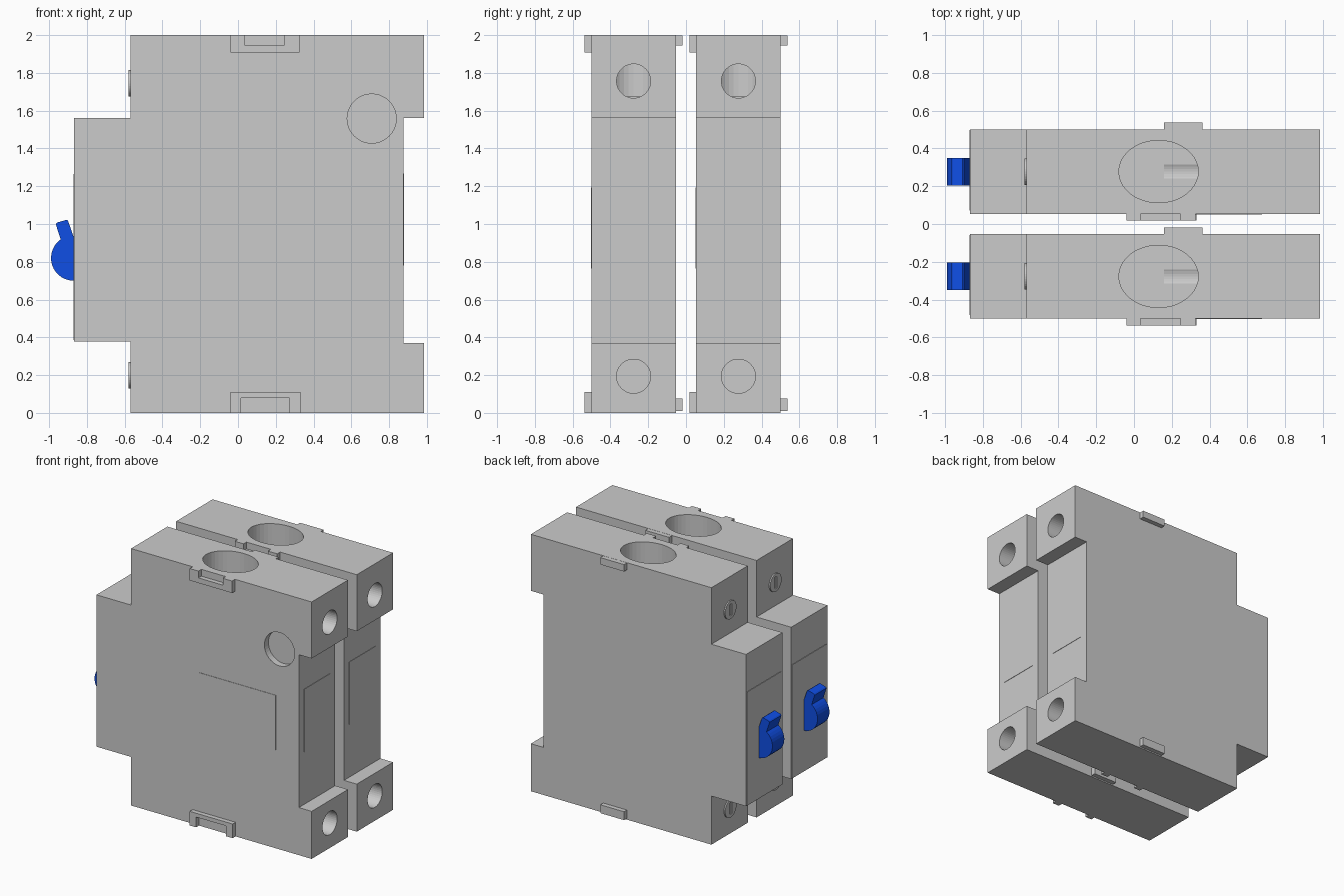
import bpy, bmesh, math
from mathutils import Matrix, Vector

if "Cube" in bpy.data.objects:
    bpy.data.objects.remove(bpy.data.objects["Cube"])

HALF = 0.2235          # half width of one module
CENTRES = (-0.2775, 0.2775)


def material(name, rgb):
    m = bpy.data.materials.new(name)
    m.diffuse_color = (*rgb, 1)
    m.use_nodes = True
    m.node_tree.nodes["Principled BSDF"].inputs["Base Color"].default_value = m.diffuse_color
    return m


GREY = material("light grey plastic", (0.6, 0.6, 0.6))
BLUE = material("blue plastic", (0.005, 0.077, 0.78))


def finish(bm, name, mat):
    bmesh.ops.recalc_face_normals(bm, faces=bm.faces)
    me = bpy.data.meshes.new(name)
    bm.to_mesh(me)
    bm.free()
    me.materials.append(mat)
    ob = bpy.data.objects.new(name, me)
    bpy.context.collection.objects.link(ob)
    return ob


def extrude_profile(name, pts, y0, y1, mat):
    """Extrude an x-z outline along y."""
    bm = bmesh.new()
    face = bm.faces.new([bm.verts.new((x, y0, z)) for x, z in pts])
    new = bmesh.ops.extrude_face_region(bm, geom=[face])["geom"]
    bmesh.ops.translate(bm, vec=(0, y1 - y0, 0),
                        verts=[v for v in new if isinstance(v, bmesh.types.BMVert)])
    return finish(bm, name, mat)


def box(name, x, y, z, mat=GREY):
    return extrude_profile(name, [(x[0], z[0]), (x[1], z[0]), (x[1], z[1]), (x[0], z[1])],
                           y[0], y[1], mat)


def cylinder(name, start, end, r1, r2=None, segs=40, mat=GREY):
    """Cylinder between two points; r1, r2 are its cross-section radii."""
    a, b = Vector(start), Vector(end)
    bm = bmesh.new()
    bmesh.ops.create_cone(bm, cap_ends=True, segments=segs, radius1=1, radius2=1, depth=1)
    rot = (b - a).to_track_quat('Z', 'Y').to_matrix().to_4x4()
    scale = Matrix.Diagonal((r1, r2 or r1, (b - a).length, 1))
    bm.transform(Matrix.Translation((a + b) / 2) @ rot @ scale)
    return finish(bm, name, mat)


def cut(ob, cutters):
    """Subtract the cutters, bake the result and remove the cutters."""
    for c in cutters:
        c.hide_render = True
        mod = ob.modifiers.new("cut", 'BOOLEAN')
        mod.operation, mod.solver, mod.object = 'DIFFERENCE', 'EXACT', c
    deps = bpy.context.evaluated_depsgraph_get()
    me = bpy.data.meshes.new_from_object(ob.evaluated_get(deps))
    ob.modifiers.clear()
    ob.data = me
    for c in cutters:
        bpy.data.objects.remove(c)


parts = []

# housing: stepped outline with rail notch
body = extrude_profile("housing", [
    (-0.57, 0), (0.985, 0), (0.985, 0.37), (0.875, 0.37), (0.875, 1.56), (0.985, 1.56),
    (0.985, 2), (-0.57, 2), (-0.57, 1.56), (-0.868, 1.56), (-0.868, 0.378), (-0.57, 0.378)],
    -HALF, HALF, GREY)
holes = []
# oval wire wells, top and bottom, each met by a round hole from the right end
for z_out, z_in, z_side in ((2.1, 1.675, 1.757), (-0.1, 0.325, 0.194)):
    well = cylinder("well_cutter", (0.13, 0, min(z_out, z_in)), (0.13, 0, max(z_out, z_in)), 1)
    for v in well.data.vertices:
        v.co.x = 0.13 + (v.co.x - 0.13) * 0.21
        v.co.y *= 0.165
    holes.append(well)
    holes.append(cylinder("side_cutter", (0.16, 0, z_side), (1.1, 0, z_side), 0.09))
# shallow round recesses on both broad sides
for s in (-1, 1):
    holes.append(cylinder("recess_cutter", (0.708, s * (HALF - 0.05), 1.558),
                          (0.708, s * (HALF + 0.1), 1.558), 0.13))
cut(body, holes)
parts.append(body)

# U-shaped sockets on the -y side
for name, x0, x1, i0, i1, ze, zo, zi in (
        ("top_socket_clip", -0.04, 0.325, 0.035, 0.245, 2.0, 1.907, 1.947),
        ("bottom_socket_clip", -0.04, 0.33, 0.015, 0.272, 0.0, 0.11, 0.08)):
    parts.append(extrude_profile(name, [(x0, ze), (x0, zo), (x1, zo), (x1, ze),
                                        (i1, ze), (i1, zi), (i0, zi), (i0, ze)],
                                 -HALF - 0.036, -HALF, GREY))
# plain tabs on the +y side
parts.append(box("top_tab", (0.158, 0.362), (HALF, HALF + 0.036), (1.945, 1.999)))
parts.append(box("bottom_tab", (0.158, 0.362), (HALF, HALF + 0.036), (0.01, 0.075)))

# thin label plates: broad side, rail notch, lever face
parts.append(box("side_label", (0.015, 0.677), (-HALF - 0.003, -HALF), (0.765, 1.192)))
parts.append(box("rail_label", (0.875, 0.878), (-0.16, 0.16), (0.78, 1.268)))
parts.append(box("lever_plate", (-0.872, -0.868), (-0.205, 0.22), (0.385, 1.265)))

# slotted screws on the lever end
for name, z in (("top_screw", 1.745), ("bottom_screw", 0.2)):
    screw = cylinder(name, (-0.56, 0, z), (-0.58, 0, z), 0.07, segs=32)
    cut(screw, [box("slot_cutter", (-0.6, -0.573), (-0.012, 0.012), (z - 0.045, z + 0.045))])
    parts.append(screw)

# switch lever: half-round hub with a short handle
hub = [(-0.87 - 0.12 * math.sin(a), 0.82 - 0.12 * math.cos(a))
       for a in [math.radians(145) * i / 14 for i in range(15)]]
parts.append(extrude_profile("switch_lever", [(-0.86, 0.70)] + hub + [
    (-0.965, 1.0), (-0.957, 1.008), (-0.908, 1.022), (-0.90, 1.018), (-0.87, 0.93), (-0.86, 0.93)],
    -0.073, 0.073, BLUE))

# place the two modules side by side
for ob in parts:
    twin = ob.copy()
    bpy.context.collection.objects.link(twin)
    base = ob.name
    ob.name, twin.name = base + "_front", base + "_back"
    ob.location.y, twin.location.y = CENTRES
